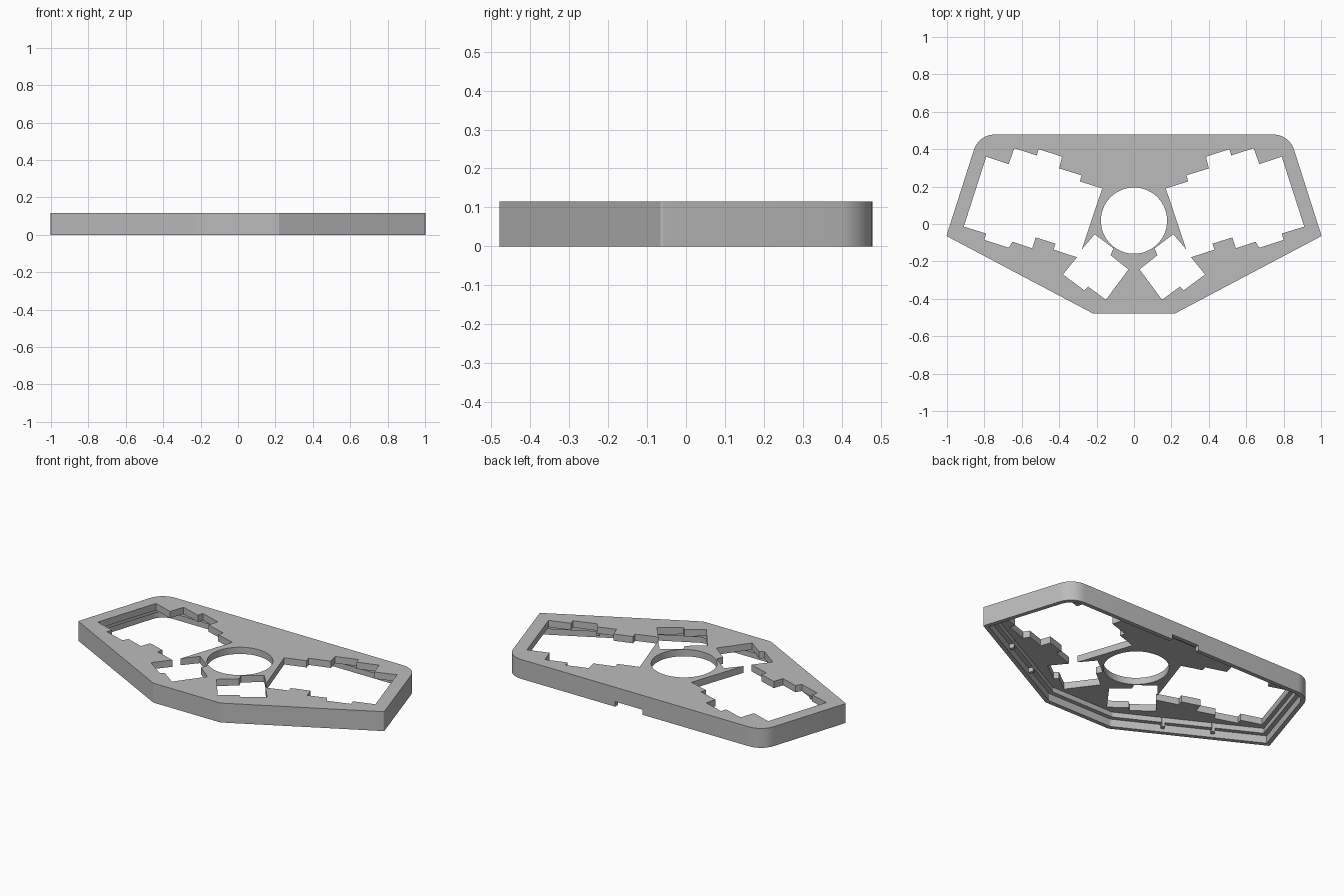
import bpy, bmesh, math
from mathutils import Vector

cube = bpy.data.objects.get("Cube")
if cube:
    bpy.data.objects.remove(cube, do_unlink=True)

HEIGHT, PLATE_Z, LEDGE_Z = 0.115, 0.075, 0.045

grey = bpy.data.materials.new("plain grey")
grey.use_nodes = True
grey.diffuse_color = (0.5, 0.5, 0.5, 1)
grey.node_tree.nodes["Principled BSDF"].inputs["Base Color"].default_value = (0.5, 0.5, 0.5, 1)


def prism(name, points, z0, z1):
    """Extrude a flat outline from z0 to z1."""
    bm = bmesh.new()
    face = bm.faces.new([bm.verts.new((p[0], p[1], z0)) for p in points])
    side = bmesh.ops.extrude_face_region(bm, geom=[face])["geom"]
    for v in side:
        if isinstance(v, bmesh.types.BMVert):
            v.co.z = z1
    bmesh.ops.recalc_face_normals(bm, faces=bm.faces)
    mesh = bpy.data.meshes.new(name)
    bm.to_mesh(mesh)
    bm.free()
    mesh.materials.append(grey)
    ob = bpy.data.objects.new(name, mesh)
    bpy.context.collection.objects.link(ob)
    return ob


def select(ob):
    bpy.ops.object.select_all(action="DESELECT")
    ob.select_set(True)
    bpy.context.view_layer.objects.active = ob


def cut(body, cutter):
    """Subtract a cutter and remove it."""
    cutter.hide_render = True
    mod = body.modifiers.new("cut", "BOOLEAN")
    mod.operation, mod.solver, mod.object = "DIFFERENCE", "EXACT", cutter
    select(body)
    bpy.ops.object.modifier_apply(modifier=mod.name)
    bpy.data.objects.remove(cutter, do_unlink=True)


def mirror(points):
    return [(-x, y) for x, y in points]


def inset(points, d):
    """Offset a convex counter-clockwise outline inwards."""
    result = []
    for i, p in enumerate(points):
        a = (p - points[i - 1]).normalized()
        b = (points[(i + 1) % len(points)] - p).normalized()
        na, nb = Vector((-a.y, a.x)), Vector((-b.y, b.x))
        result.append(p + (na + nb) * d / (1 + na.dot(nb)))
    return result


def rounded(points, radii, steps=10):
    """Replace each corner with a tangent arc of the given radius."""
    result = []
    for i, p in enumerate(points):
        r = radii[i]
        if r <= 0:
            result.append(p)
            continue
        a = (points[i - 1] - p).normalized()
        b = (points[(i + 1) % len(points)] - p).normalized()
        half = a.angle(b) / 2
        centre = p + (a + b).normalized() * r / math.sin(half)
        start = p + a * r / math.tan(half) - centre
        turn = math.pi - 2 * half
        for k in range(steps + 1):
            t = turn * k / steps
            c, s = math.cos(t), math.sin(t)
            result.append(centre + Vector((start.x * c - start.y * s, start.x * s + start.y * c)))
    return result


# Outer outline, counter-clockwise from the front
corners = [Vector(p) for p in [(-0.22, -0.478), (0.22, -0.478), (1.003, -0.064),
                               (0.83, 0.478), (-0.83, 0.478), (-1.003, -0.064)]]


def shell(d):
    big, tip = 0.115 - d, 0.008 if d == 0 else 0
    return rounded(inset(corners, d), [0, 0, tip, big, big, tip])


case = prism("case_top", shell(0), 0, HEIGHT)

# Hollow underside with a stepped rim
cut(case, prism("lip_cutter", shell(0.025), -0.05, LEDGE_Z))
cut(case, prism("cavity_cutter", shell(0.05), -0.05, PLATE_Z))

# Stepped opening for each wing, joined to the angled opening beside the middle
opening = [(0.79, 0.36), (0.67, 0.32), (0.64, 0.405), (0.52, 0.367), (0.51, 0.4),
           (0.385, 0.36), (0.4, 0.297), (0.28, 0.26), (0.29, 0.228), (0.17, 0.19),
           (0.28, -0.137), (0.21, -0.055), (0.11, -0.13), (0.125, -0.167), (0.03, -0.243),
           (0.15, -0.405), (0.245, -0.335), (0.265, -0.355), (0.38, -0.27), (0.305, -0.178),
           (0.43, -0.137), (0.42, -0.105), (0.525, -0.072), (0.545, -0.13), (0.65, -0.095),
           (0.67, -0.127), (0.8, -0.085), (0.79, -0.051), (0.91, -0.014)]
for side in (opening, mirror(opening)):
    cut(case, prism("opening_cutter", side, 0.06, 0.2))

# Round centre hole
circle = [(0.177 * math.cos(math.tau * k / 64), 0.018 + 0.177 * math.sin(math.tau * k / 64))
          for k in range(64)]
cut(case, prism("centre_cutter", circle, 0.06, 0.2))

# Shallow port notch at the foot of the back wall
cut(case, prism("port_cutter", [(-0.05, 0.4), (0.13, 0.4), (0.13, 0.55), (-0.05, 0.55)], -0.05, 0.03))

select(case)
bpy.ops.object.shade_smooth_by_angle(angle=math.radians(25))

# Small locating nubs on the slanted front walls
start, end = corners[1], corners[2]
along = (end - start).normalized()
inward = Vector((-along.y, along.x))
for fraction in (0.33, 0.64):
    base = start.lerp(end, fraction) + inward * 0.022
    quad = [base - along * 0.009, base + along * 0.009,
            base + along * 0.009 + inward * 0.03, base - along * 0.009 + inward * 0.03]
    quad = [(p.x, p.y) for p in quad]
    prism("left_nub", quad, 0.02, 0.078)
    prism("right_nub", mirror(quad), 0.02, 0.078)
